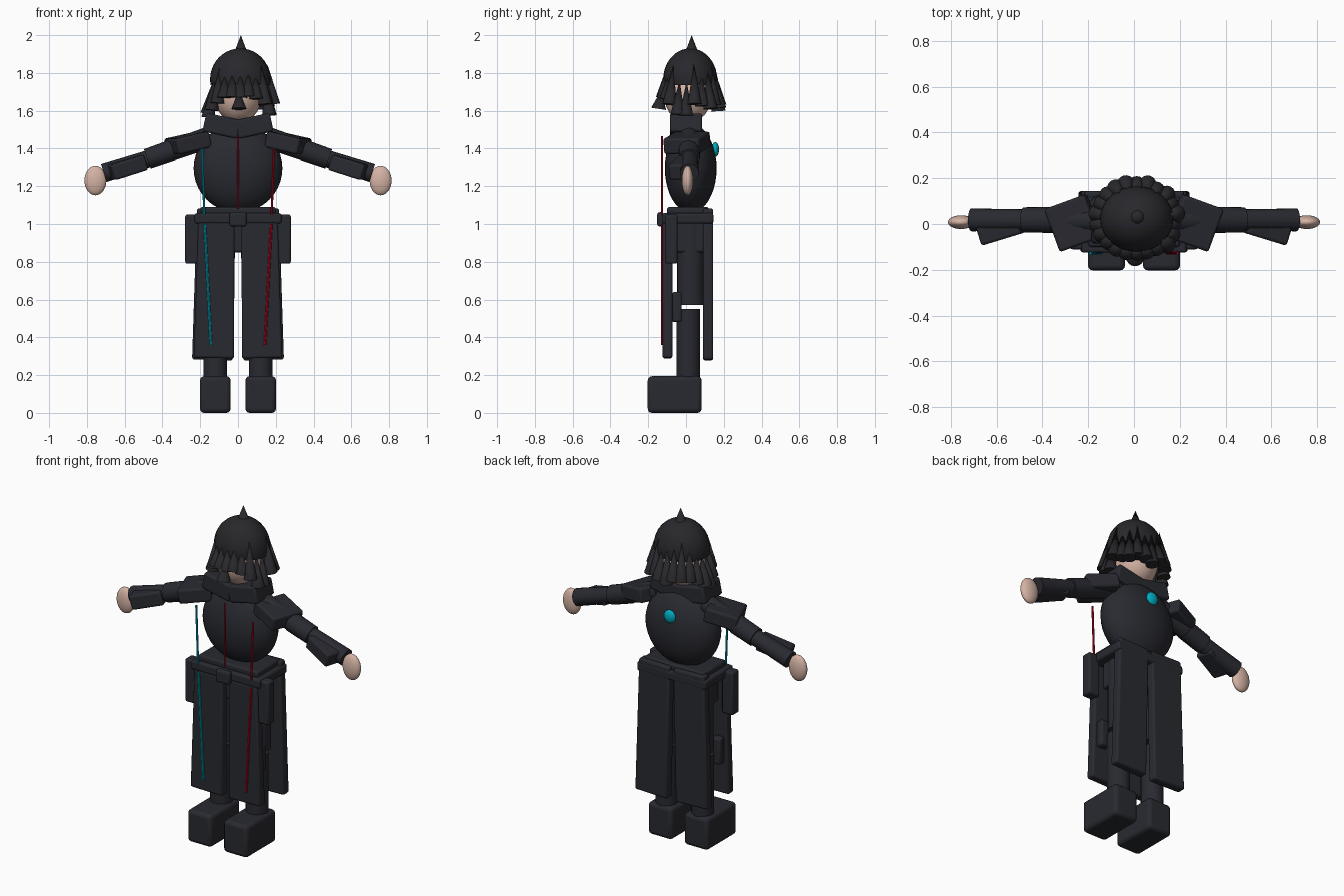
import bpy, bmesh, math, random
from mathutils import Vector

random.seed(4)
if "Cube" in bpy.data.objects:
    bpy.data.objects.remove(bpy.data.objects["Cube"], do_unlink=True)


def material(name, rgb):
    m = bpy.data.materials.new(name)
    m.use_nodes = True
    m.diffuse_color = (*rgb, 1)
    m.node_tree.nodes["Principled BSDF"].inputs["Base Color"].default_value = (*rgb, 1)
    return m


cloth = material("charcoal cloth", (0.022, 0.023, 0.03))
hair = material("black hair", (0.021, 0.021, 0.025))
skin = material("skin", (0.66, 0.45, 0.37))
cyan = material("cyan", (0.0, 0.4, 0.52))
red = material("red", (0.5, 0.003, 0.015))


def finish(name, mat, smooth=True):
    ob = bpy.context.object
    ob.name = name
    ob.data.materials.append(mat)
    bpy.ops.object.transform_apply(location=False, rotation=False, scale=True)
    if smooth:
        bpy.ops.object.shade_smooth_by_angle(angle=math.radians(40))
    return ob


def box(name, loc, size, mat=cloth, rot=(0, 0, 0), bevel=0.012, flare=1.0):
    bpy.ops.mesh.primitive_cube_add(size=1, location=loc,
                                    rotation=[math.radians(a) for a in rot])
    ob = bpy.context.object
    ob.scale = size
    finish(name, mat, smooth=False)
    for v in ob.data.vertices:
        if v.co.z < 0:
            v.co.x *= flare
    mod = ob.modifiers.new("rounded edges", "BEVEL")
    mod.width = bevel
    mod.segments = 3
    bpy.ops.object.shade_smooth_by_angle(angle=math.radians(40))
    return ob


def ball(name, loc, radii, mat):
    bpy.ops.mesh.primitive_uv_sphere_add(segments=32, ring_count=20, radius=1, location=loc)
    bpy.context.object.scale = radii
    return finish(name, mat)


def rod(name, start, end, r1, r2, mat=cloth, sides=24):
    a, b = Vector(start), Vector(end)
    d = b - a
    bpy.ops.mesh.primitive_cone_add(vertices=sides, radius1=r1, radius2=r2, depth=d.length,
                                    location=(a + b) / 2,
                                    rotation=d.to_track_quat("Z", "Y").to_euler())
    return finish(name, mat)


# Head and trunk
ball("head", (0, 0.01, 1.68), (0.125, 0.125, 0.145), skin)
rod("neck", (0, 0.01, 1.45), (0, 0.01, 1.6), 0.06, 0.06, skin)
ball("torso", (0, 0.025, 1.295), (0.235, 0.137, 0.235), cloth)
box("hips", (0, 0.02, 0.97), (0.36, 0.15, 0.24))
box("coat_waist", (0, 0.01, 1.07), (0.4, 0.22, 0.04))
box("belt", (0, 0.01, 1.03), (0.46, 0.27, 0.055))
box("belt_buckle", (0, -0.135, 1.025), (0.09, 0.035, 0.075))
ball("back_gem", (0, 0.155, 1.395), (0.037, 0.02, 0.039), cyan)
rod("centre_zip", (0, -0.127, 1.08), (0, -0.127, 1.465), 0.005, 0.005, red, 8)

# Mirrored body parts
for s, side, trim in ((1, "left", red), (-1, "right", cyan)):
    box(side + "_collar", (s * 0.085, 0, 1.52), (0.19, 0.17, 0.1), rot=(0, -12 * s, 0))

    # Arm
    box(side + "_shoulder_pad", (s * 0.265, 0.005, 1.43), (0.19, 0.2, 0.085),
        rot=(0, 12 * s, -20 * s))
    rod(side + "_upper_arm", (s * 0.15, 0.018, 1.46), (s * 0.47, 0.018, 1.35), 0.057, 0.053)
    rod(side + "_elbow", (s * 0.35, 0.018, 1.39), (s * 0.48, 0.018, 1.345), 0.057, 0.055)
    rod(side + "_forearm", (s * 0.46, 0.018, 1.35), (s * 0.71, 0.018, 1.27), 0.046, 0.05)
    box(side + "_cuff", (s * 0.585, -0.018, 1.3), (0.19, 0.1, 0.085),
        rot=(0, 17 * s, -17 * s))
    ball(side + "_hand", (s * 0.755, 0.008, 1.23), (0.058, 0.03, 0.078), skin)

    # Leg
    rod(side + "_thigh", (s * 0.115, 0.025, 0.57), (s * 0.115, 0.025, 1), 0.072, 0.072)
    rod(side + "_shin", (s * 0.12, 0.012, 0.17), (s * 0.12, 0.012, 0.55), 0.063, 0.063)
    box(side + "_boot", (s * 0.12, -0.06, 0.097), (0.162, 0.285, 0.194), bevel=0.022)

    # Coat tails and pouches
    box(side + "_front_tail", (s * 0.121, -0.098, 0.65), (0.19, 0.052, 0.72),
        rot=(0, -1 * s, 0), flare=1.13)
    box(side + "_back_tail", (s * 0.125, 0.117, 0.68), (0.205, 0.054, 0.8),
        rot=(0, -1.5 * s, 0), flare=1.05)
    box(side + "_hip_pouch", (s * 0.242, -0.078, 0.92), (0.075, 0.065, 0.26))
    box(side + "_thigh_pouch", (s * 0.18, -0.048, 0.56), (0.06, 0.05, 0.16))

    # Coloured piping
    rod(side + "_chest_piping", (s * 0.178, -0.127, 1.05), (s * 0.19, -0.127, 1.4),
        0.006, 0.006, trim, 8)
    rod(side + "_tail_piping", (s * 0.143, -0.126, 0.36), (s * 0.176, -0.126, 1.0),
        0.007, 0.007, trim, 8)

# Hair cap, open below the hairline
cap = ball("hair_cap", (0.012, 0.022, 1.765), (0.16, 0.143, 0.165), hair)
bm = bmesh.new()
bm.from_mesh(cap.data)
bmesh.ops.bisect_plane(bm, geom=bm.verts[:] + bm.edges[:] + bm.faces[:],
                       plane_co=(0, 0, -0.03), plane_no=(0, 0, -1), clear_outer=True)
bmesh.ops.holes_fill(bm, edges=[e for e in bm.edges if e.is_boundary])
bm.to_mesh(cap.data)
bm.free()
bpy.ops.object.shade_smooth_by_angle(angle=math.radians(40))
rod("crown_spike", (0.015, 0.03, 1.905), (0.015, 0.03, 2.0), 0.036, 0, hair)

# Hanging locks: short over the face, longer round the sides and back
count = 22
for i in range(count):
    a = 2 * math.pi * i / count - math.pi / 2
    face = math.cos(a + math.pi / 2) > 0.72
    z = random.uniform(1.66, 1.7) if face else random.uniform(1.56, 1.64)
    r = random.uniform(0.15, 0.165) if face else random.uniform(0.155, 0.18)
    length = 0.13 if face else random.uniform(0.17, 0.22)
    ca, sa = math.cos(a), math.sin(a)
    rod("hair_lock", (0.012 + r * ca, 0.022 + r * 0.95 * sa, z),
        (0.012 + 0.145 * ca, 0.022 + 0.135 * sa, z + length), 0.038, 0, hair, 16)
rod("forelock", (0.005, -0.145, 1.61), (0.005, -0.13, 1.71), 0.04, 0, hair, 16)
